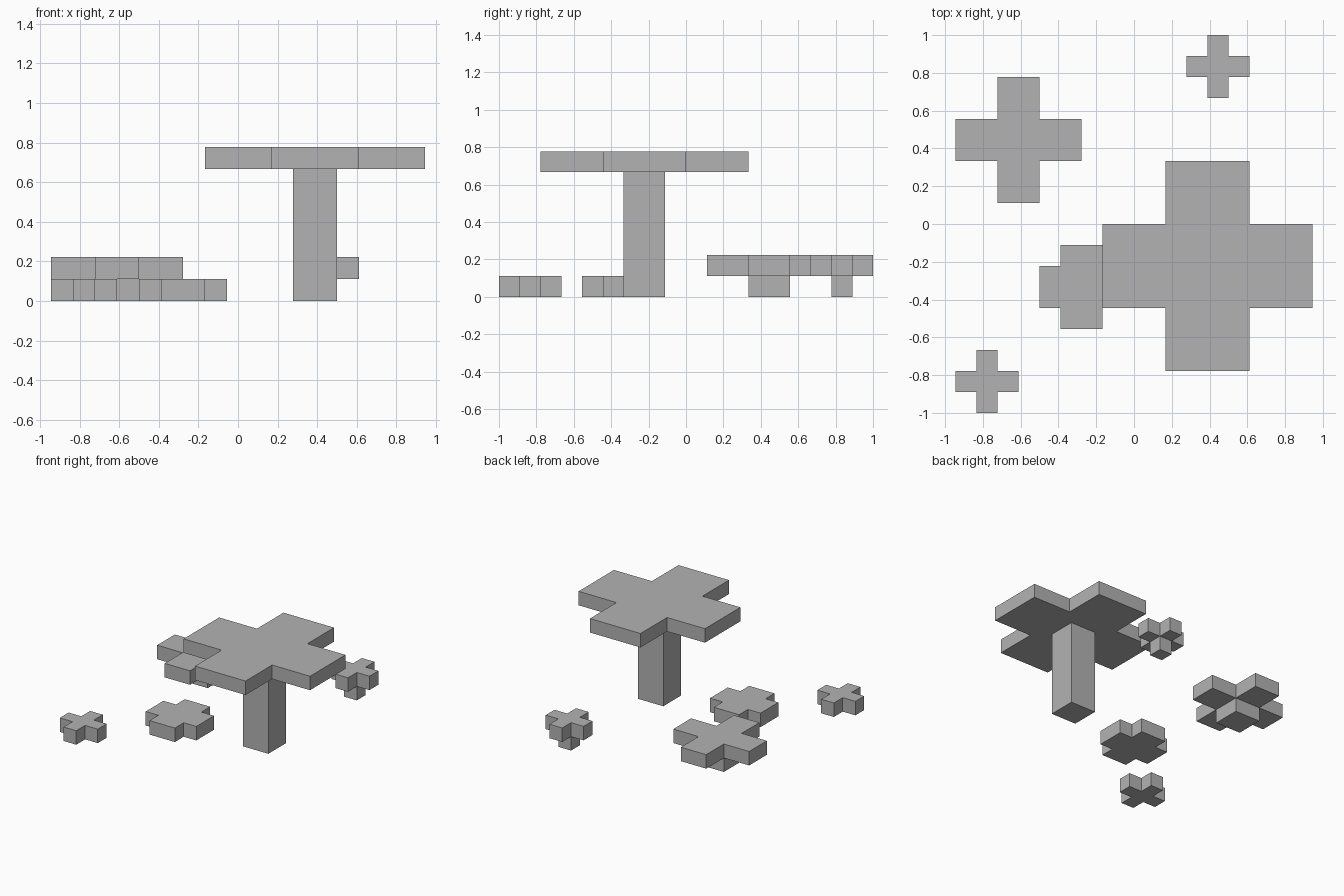
import bpy
import bmesh

cube = bpy.data.objects.get("Cube")
if cube:
    bpy.data.objects.remove(cube, do_unlink=True)

U = 1 / 9  # block unit

grey = bpy.data.materials.new("stone_grey")
grey.use_nodes = True
colour = (0.45, 0.45, 0.45, 1)
grey.diffuse_color = colour
grey.node_tree.nodes["Principled BSDF"].inputs["Base Color"].default_value = colour


def slab(name, centre, outline, bottom, top):
    """Extrude a flat outline, given in block units, into a solid."""
    bm = bmesh.new()
    base = bm.faces.new([bm.verts.new((x * U, y * U, 0)) for x, y in outline])
    ext = bmesh.ops.extrude_face_region(bm, geom=[base])
    upper = [v for v in ext["geom"] if isinstance(v, bmesh.types.BMVert)]
    bmesh.ops.translate(bm, verts=upper, vec=(0, 0, (top - bottom) * U))
    bmesh.ops.recalc_face_normals(bm, faces=bm.faces)
    mesh = bpy.data.meshes.new(name)
    bm.to_mesh(mesh)
    bm.free()
    mesh.materials.append(grey)
    ob = bpy.data.objects.new(name, mesh)
    ob.location = (centre[0] * U, centre[1] * U, bottom * U)
    bpy.context.collection.objects.link(ob)


def square(h):
    return [(-h, -h), (h, -h), (h, h), (-h, h)]


def cross(reach, h):
    """Plus-shaped outline: arms of half width h reaching out from the centre."""
    points = []
    x, y = 1, 0
    for _ in range(4):
        for a, b in ((reach, -h), (reach, h), (h, h)):
            points.append((a * x - b * y, a * y + b * x))
        x, y = -y, x
    return points


# Crosses on stems: name, centre, arm reach, arm half width, cap bottom
for name, centre, reach, h, height in (
    ("large", (3.5, -2), 5, 2, 6),
    ("medium", (-5.5, 4), 3, 1, 1),
    ("small", (4, 7.5), 1.5, 0.5, 1),
):
    slab(name + "_cap", centre, cross(reach, h), height, height + 1)
    slab(name + "_stem", centre, square(min(h, 1)), 0, height)

# Crosses lying on the ground
slab("ground_cross_wide", (-2.5, -3), cross(2, 1), 0, 1)
slab("ground_cross_small", (-7, -7.5), cross(1.5, 0.5), 0, 1)
